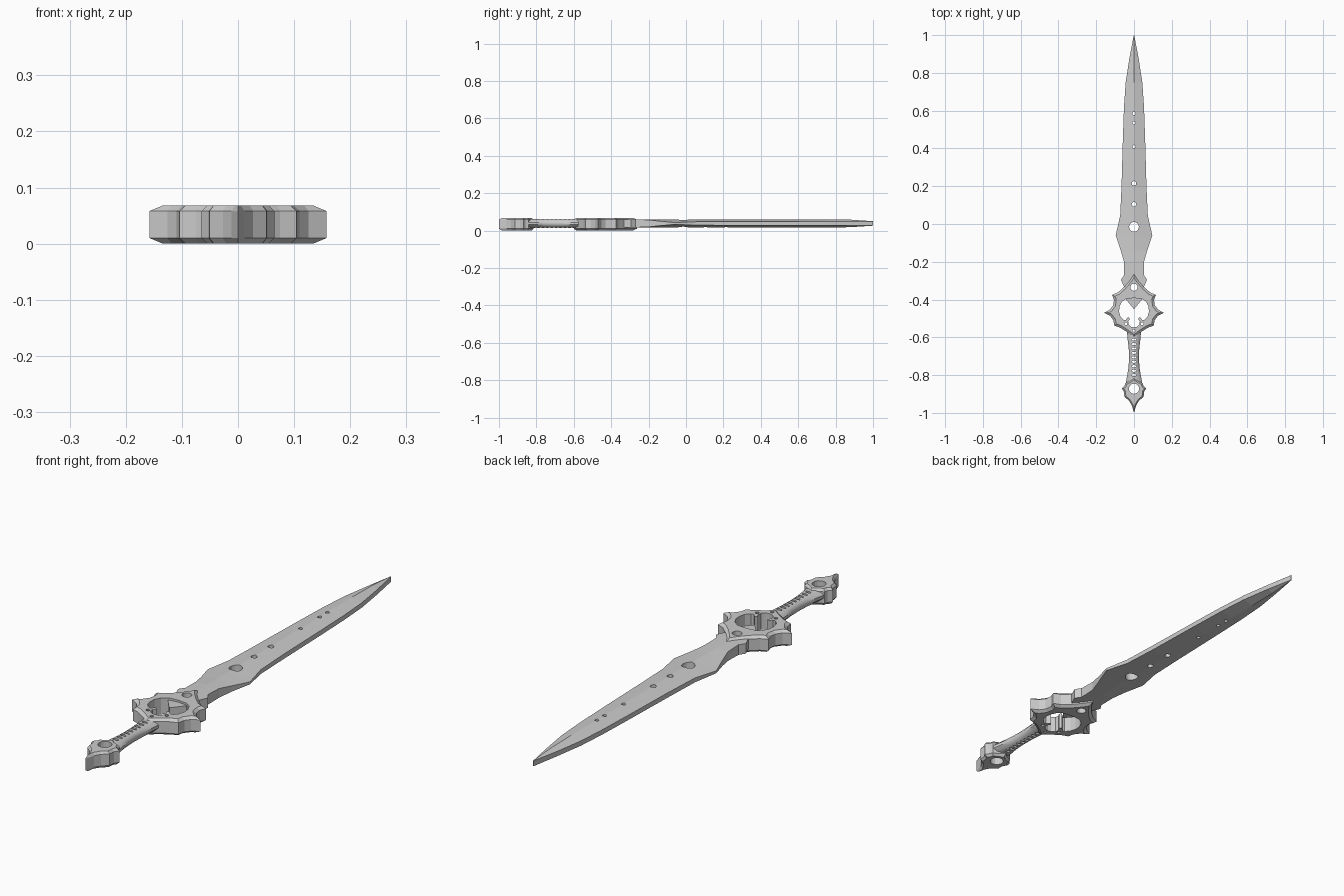
import bpy, bmesh, math
from mathutils import Vector

if "Cube" in bpy.data.objects:
    bpy.data.objects.remove(bpy.data.objects["Cube"])

ZC = 0.036  # mid height of the sword


def make_object(name, bm):
    bmesh.ops.recalc_face_normals(bm, faces=bm.faces)
    mesh = bpy.data.meshes.new(name)
    bm.to_mesh(mesh)
    bm.free()
    ob = bpy.data.objects.new(name, mesh)
    bpy.context.collection.objects.link(ob)
    return ob


def skin(bm, rings):
    """Join equal-length point rings with quads and cap both ends."""
    loops = [[bm.verts.new(p) for p in ring] for ring in rings]
    n = len(loops[0])
    for a, b in zip(loops, loops[1:]):
        for i in range(n):
            j = (i + 1) % n
            bm.faces.new((a[i], a[j], b[j], b[i]))
    bm.faces.new(loops[0][::-1])
    bm.faces.new(loops[-1])


def mirrored(half):
    """Right half outline, top to bottom, closed with its mirror image."""
    return half + [(-x, y) for x, y in reversed(half) if abs(x) > 1e-6]


def inset(points, d):
    """Move a clockwise outline inwards by d, with limited mitres."""
    out = []
    n = len(points)
    for i, p in enumerate(points):
        p = Vector(p)
        e1 = (p - Vector(points[i - 1])).normalized()
        e2 = (Vector(points[(i + 1) % n]) - p).normalized()
        n1, n2 = Vector((e1.y, -e1.x)), Vector((e2.y, -e2.x))
        m = (n1 + n2).normalized()
        out.append(p + m * d / max(m.dot(n1), 0.5))
    return out


def chamfered_plate(name, half, z0, z1, d, drop):
    outer = mirrored(half)
    inner = inset(outer, d)
    bm = bmesh.new()
    skin(bm, [[(p[0], p[1], z) for p in pts] for pts, z in
              ((inner, z0), (outer, z0 + drop), (outer, z1 - drop), (inner, z1))])
    return make_object(name, bm)


def ellipse(x, y, rx, ry, n=16):
    return [(x + rx * math.cos(2 * math.pi * i / n),
             y + ry * math.sin(2 * math.pi * i / n)) for i in range(n)]


def cut(ob, outlines):
    bm = bmesh.new()
    for pts in outlines:
        skin(bm, [[(x, y, z) for x, y in pts] for z in (-0.1, 0.2)])
    cutter = make_object(ob.name + "_cutter", bm)
    cutter.hide_render = True
    mod = ob.modifiers.new("holes", 'BOOLEAN')
    mod.operation = 'DIFFERENCE'
    mod.solver = 'EXACT'
    mod.object = cutter
    bpy.context.view_layer.objects.active = ob
    bpy.ops.object.modifier_apply(modifier=mod.name)
    bpy.data.objects.remove(cutter)


# Blade: y, half width, half thickness at the edge, half thickness at the ridge
stations = [
    (-0.45, 0.001, 0.021, 0.022), (-0.40, 0.042, 0.021, 0.022),
    (-0.345, 0.048, 0.021, 0.022), (-0.325, 0.056, 0.021, 0.022),
    (-0.295, 0.069, 0.021, 0.022), (-0.27, 0.052, 0.021, 0.022),
    (-0.20, 0.053, 0.019, 0.022), (-0.14, 0.070, 0.012, 0.022),
    (-0.06, 0.097, 0.005, 0.022), (0.045, 0.073, 0.009, 0.022),
    (0.20, 0.066, 0.010, 0.022), (0.45, 0.059, 0.010, 0.022),
    (0.62, 0.053, 0.010, 0.022), (0.75, 0.044, 0.010, 0.022),
    (0.88, 0.024, 0.010, 0.020), (1.0, 0.001, 0.011, 0.012)]
bm = bmesh.new()
zb = ZC + 0.002
skin(bm, [[(w, y, zb - e), (w, y, zb + e), (0, y, zb + r),
           (-w, y, zb + e), (-w, y, zb - e), (0, y, zb - r)]
          for y, w, e, r in stations])
blade = make_object("blade", bm)
cut(blade, [ellipse(0, y, r, r) for y, r in (
    (0.585, 0.008), (0.535, 0.008), (0.41, 0.008), (0.215, 0.012),
    (0.105, 0.012), (-0.015, 0.026), (-0.335, 0.019))])

# Guard: spiked star plate with an openwork centre
guard = chamfered_plate("guard", [
    (0, -0.262), (0.025, -0.300), (0.055, -0.335), (0.085, -0.362),
    (0.116, -0.375), (0.106, -0.402), (0.110, -0.430), (0.126, -0.452),
    (0.158, -0.470), (0.126, -0.487), (0.110, -0.508), (0.104, -0.538),
    (0.075, -0.548), (0.040, -0.570), (0, -0.600)], 0.002, 0.07, 0.012, 0.010)
heart = mirrored([
    (0, -0.392), (0.042, -0.396), (0.064, -0.412), (0.077, -0.438),
    (0.079, -0.465), (0.072, -0.490), (0.056, -0.507), (0.044, -0.508),
    (0.030, -0.492), (0.022, -0.503), (0.031, -0.517), (0.028, -0.533),
    (0.015, -0.544), (0, -0.547)])
cut(guard, [heart, ellipse(0, -0.335, 0.019, 0.019),
            ellipse(0.043, -0.528, 0.008, 0.008, 10),
            ellipse(-0.043, -0.528, 0.008, 0.008, 10),
            ellipse(0, -0.565, 0.007, 0.007, 10)])

# Grip: waisted, rounded bar with a row of slots
bm = bmesh.new()
rings = []
for y, w in ((-0.575, 0.038), (-0.61, 0.035), (-0.66, 0.029), (-0.71, 0.027),
             (-0.76, 0.030), (-0.80, 0.037), (-0.845, 0.046)):
    rings.append([(w * math.cos(a), y, zb + 0.024 * math.sin(a))
                  for a in [math.pi * (i + 0.5) / 6 for i in range(12)]])
skin(bm, rings)
grip = make_object("grip", bm)
slots = [ellipse(0, -0.612 - 0.0235 * i, 0.013, 0.006, 10) for i in range(9)]
cut(grip, slots + [ellipse(0, -0.872, 0.028, 0.028)])

# Pommel: small spiked plate with a round hole
pommel = chamfered_plate("pommel", [
    (0, -0.815), (0.022, -0.832), (0.046, -0.842), (0.050, -0.857),
    (0.065, -0.870), (0.053, -0.888), (0.051, -0.915), (0.027, -0.935),
    (0.012, -0.960), (0, -1.0)], 0.002, 0.07, 0.008, 0.010)
cut(pommel, [ellipse(0, -0.872, 0.027, 0.027)])

# Rest everything on the ground
for ob in (blade, guard, grip, pommel):
    ob.location.z = -0.002 if ob in (guard, pommel) else 0
bpy.ops.object.select_all(action='DESELECT')
grip.select_set(True)
bpy.context.view_layer.objects.active = grip
bpy.ops.object.shade_smooth_by_angle(angle=math.radians(35))
